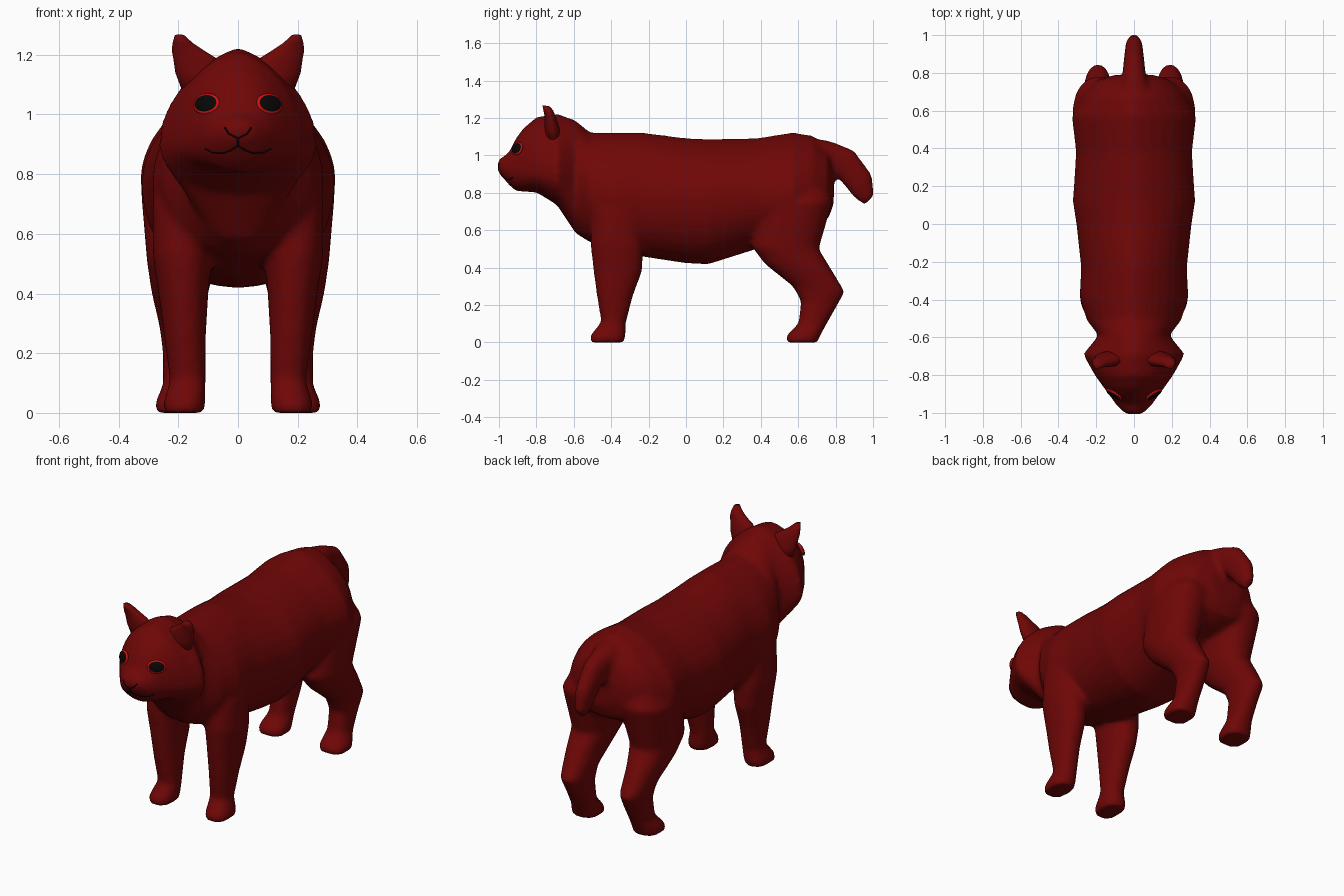
import bpy, bmesh, math
from mathutils import Vector
from mathutils.bvhtree import BVHTree

if "Cube" in bpy.data.objects:
    bpy.data.objects.remove(bpy.data.objects["Cube"])


def material(name, color):
    m = bpy.data.materials.new(name)
    m.diffuse_color = (*color, 1)
    m.use_nodes = True
    m.node_tree.nodes["Principled BSDF"].inputs["Base Color"].default_value = m.diffuse_color
    return m


FUR = material("red_fur", (0.16, 0.002, 0.002))
BLACK = material("black", (0.002, 0.002, 0.002))
RIM = material("bright_red", (0.6, 0.005, 0.005))
N = 32


def spow(v, p):
    return math.copysign(abs(v) ** p, v)


def loft(name, rings, mat=FUR):
    """Skin a list of point rings and cap both ends."""
    bm = bmesh.new()
    rows = [[bm.verts.new(p) for p in r] for r in rings]
    for a, b in zip(rows, rows[1:]):
        for i in range(N):
            j = (i + 1) % N
            bm.faces.new((a[i], a[j], b[j], b[i]))
    bm.faces.new(rows[0])
    bm.faces.new(rows[-1])
    bmesh.ops.recalc_face_normals(bm, faces=bm.faces)
    me = bpy.data.meshes.new(name)
    bm.to_mesh(me)
    bm.free()
    me.materials.append(mat)
    ob = bpy.data.objects.new(name, me)
    bpy.context.collection.objects.link(ob)
    return ob


def trunk_ring(y, top, bot, w, zw, p):
    """Cross-section facing y, widest at height zw."""
    pts = []
    for i in range(N):
        t = 2 * math.pi * i / N
        c, s = math.cos(t), math.sin(t)
        h = top - zw if s > 0 else zw - bot
        pts.append((w * spow(c, p if s > 0 else min(p, 0.9)), y, zw + h * s))
    return pts


def limb_ring(side, x0, x1, yf, zf, yb, zb, p=0.9):
    """Cross-section of a limb from its front point to its back point."""
    c = Vector(((x0 + x1) / 2, (yf + yb) / 2, (zf + zb) / 2))
    u = Vector(((x1 - x0) / 2, 0, 0))
    v = Vector((0, (yf - yb) / 2, (zf - zb) / 2))
    pts = []
    for i in range(N):
        t = 2 * math.pi * i / N
        q = c + u * spow(math.cos(t), p) + v * spow(math.sin(t), p)
        pts.append((q.x * side, q.y, q.z))
    return pts


# Head, neck and trunk: y, top, bottom, half width, widest height, roundness
TRUNK = [
    (-1.007, 0.975, 0.92, 0.04, 0.945, 1), (-0.985, 0.99, 0.89, 0.07, 0.935, 1),
    (-0.95, 1.01, 0.845, 0.10, 0.925, 1), (-0.91, 1.09, 0.81, 0.128, 0.925, 1),
    (-0.87, 1.145, 0.806, 0.158, 0.92, 1), (-0.80, 1.205, 0.803, 0.208, 0.905, 1.15),
    (-0.69, 1.225, 0.735, 0.27, 0.90, 1.55), (-0.59, 1.187, 0.583, 0.187, 0.88, 1.1),
    (-0.51, 1.12, 0.533, 0.25, 0.80, 1.25), (-0.39, 1.122, 0.50, 0.288, 0.77, 1.35),
    (-0.23, 1.122, 0.458, 0.28, 0.77, 1.3), (0.0, 1.092, 0.423, 0.305, 0.77, 1.3),
    (0.12, 1.087, 0.418, 0.324, 0.77, 1.3), (0.38, 1.092, 0.50, 0.307, 0.78, 1.3),
    (0.57, 1.123, 0.60, 0.33, 0.78, 1.45), (0.68, 1.105, 0.62, 0.275, 0.79, 1.35),
    (0.76, 1.03, 0.66, 0.20, 0.82, 1.2), (0.79, 0.93, 0.74, 0.10, 0.83, 1)]
body = loft("body", [trunk_ring(*r) for r in TRUNK])

# Limbs: inner x, outer x, front y/z, back y/z
FRONT_LEG = [
    (0.10, 0.23, -0.45, 0.90, -0.28, 0.90), (0.08, 0.287, -0.50, 0.70, -0.235, 0.70),
    (0.09, 0.285, -0.512, 0.54, -0.228, 0.50), (0.10, 0.265, -0.497, 0.40, -0.235, 0.38),
    (0.108, 0.247, -0.477, 0.25, -0.283, 0.25), (0.108, 0.228, -0.453, 0.11, -0.322, 0.10),
    (0.11, 0.252, -0.514, 0.035, -0.322, 0.03), (0.112, 0.252, -0.514, 0, -0.332, 0)]
HIND_LEG = [
    (0.07, 0.22, 0.47, 0.92, 0.70, 0.94), (0.04, 0.325, 0.39, 0.72, 0.785, 0.76),
    (0.07, 0.305, 0.353, 0.51, 0.71, 0.50), (0.10, 0.29, 0.42, 0.42, 0.778, 0.39),
    (0.12, 0.262, 0.57, 0.30, 0.85, 0.27), (0.122, 0.252, 0.615, 0.22, 0.805, 0.19),
    (0.125, 0.252, 0.60, 0.10, 0.748, 0.09), (0.112, 0.28, 0.535, 0.035, 0.712, 0.025),
    (0.115, 0.278, 0.532, 0, 0.708, 0)]
TAIL = [
    (-0.13, 0.13, 0.62, 1.08, 0.66, 0.84), (-0.085, 0.085, 0.73, 1.085, 0.75, 0.88),
    (-0.062, 0.062, 0.79, 1.07, 0.78, 0.91), (-0.055, 0.055, 0.897, 1.027, 0.83, 0.86),
    (-0.045, 0.045, 0.992, 0.90, 0.895, 0.778), (-0.027, 0.027, 1.008, 0.785, 0.955, 0.732)]
EAR = [
    (0.09, 0.18, -0.74, 1.06, -0.67, 1.06), (0.05, 0.21, -0.755, 1.14, -0.675, 1.14),
    (0.075, 0.217, -0.757, 1.19, -0.69, 1.19), (0.115, 0.222, -0.757, 1.215, -0.70, 1.215),
    (0.152, 0.219, -0.762, 1.24, -0.71, 1.24), (0.18, 0.212, -0.768, 1.268, -0.728, 1.262)]

parts = [loft("tail", [limb_ring(1, *r) for r in TAIL])]
for s, tag in ((1, "left"), (-1, "right")):
    parts.append(loft(tag + "_front_leg", [limb_ring(s, *r) for r in FRONT_LEG]))
    parts.append(loft(tag + "_hind_leg", [limb_ring(s, *r) for r in HIND_LEG]))
    ear = loft(tag + "_ear", [limb_ring(s, *r, 1) for r in EAR])
    ear.data.shade_smooth()

# Fuse trunk, legs and tail into one smooth skin
bpy.ops.object.select_all(action='DESELECT')
for o in parts + [body]:
    o.select_set(True)
bpy.context.view_layer.objects.active = body
bpy.ops.object.join()
body.data.shade_smooth()
rm = body.modifiers.new("skin", 'REMESH')
rm.mode = 'VOXEL'
rm.voxel_size = 0.014
rm.use_smooth_shade = True
sm = body.modifiers.new("soften", 'SMOOTH')
sm.factor = 0.5
sm.iterations = 10

bpy.context.view_layer.update()
tree = BVHTree.FromObject(body, bpy.context.evaluated_depsgraph_get())


def on_face(x, z):
    """Point on the front of the head at x, z."""
    hit = tree.ray_cast(Vector((x, -2, z)), Vector((0, 1, 0)))[0]
    return hit if hit else Vector((x, -0.9, z))


# Eyes with a bright rim
for s, tag in ((1, "left"), (-1, "right")):
    d = Vector((0.5 * s, -0.8, 0.3)).normalized()
    c = on_face(0.105 * s, 1.035)
    for name, mat, size, out in (("eye", BLACK, (0.046, 0.032, 0.013), 0.004),
                                 ("eye_rim", RIM, (0.051, 0.037, 0.012), 0.002)):
        bpy.ops.mesh.primitive_uv_sphere_add(segments=20, ring_count=12, radius=1)
        e = bpy.context.object
        e.name = tag + "_" + name
        e.scale = size
        e.location = c + d * out
        e.rotation_euler = d.to_track_quat('Z', 'Y').to_euler()
        e.data.materials.append(mat)
        e.data.shade_smooth()

# Nose and mouth lines drawn on the muzzle
LINES = {
    "nose_line": [(-0.045, 0.957), (-0.03, 0.935), (0, 0.92), (0.03, 0.935), (0.045, 0.957)],
    "lip_line": [(0, 0.92), (0, 0.895)],
    "mouth_line": [(-0.11, 0.885), (-0.085, 0.872), (-0.05, 0.87), (-0.025, 0.88), (0, 0.895),
                   (0.025, 0.88), (0.05, 0.87), (0.085, 0.872), (0.11, 0.885)]}
for name, pts in LINES.items():
    cu = bpy.data.curves.new(name, 'CURVE')
    cu.dimensions = '3D'
    cu.bevel_depth = 0.003
    cu.bevel_resolution = 1
    fine = []
    for (x0, z0), (x1, z1) in zip(pts, pts[1:]):
        fine += [(x0 + (x1 - x0) * k / 4, z0 + (z1 - z0) * k / 4) for k in range(4)]
    fine.append(pts[-1])
    sp = cu.splines.new('POLY')
    sp.points.add(len(fine) - 1)
    for p, (x, z) in zip(sp.points, fine):
        p.co = (*on_face(x, z), 1)
    cu.materials.append(BLACK)
    bpy.context.collection.objects.link(bpy.data.objects.new(name, cu))
